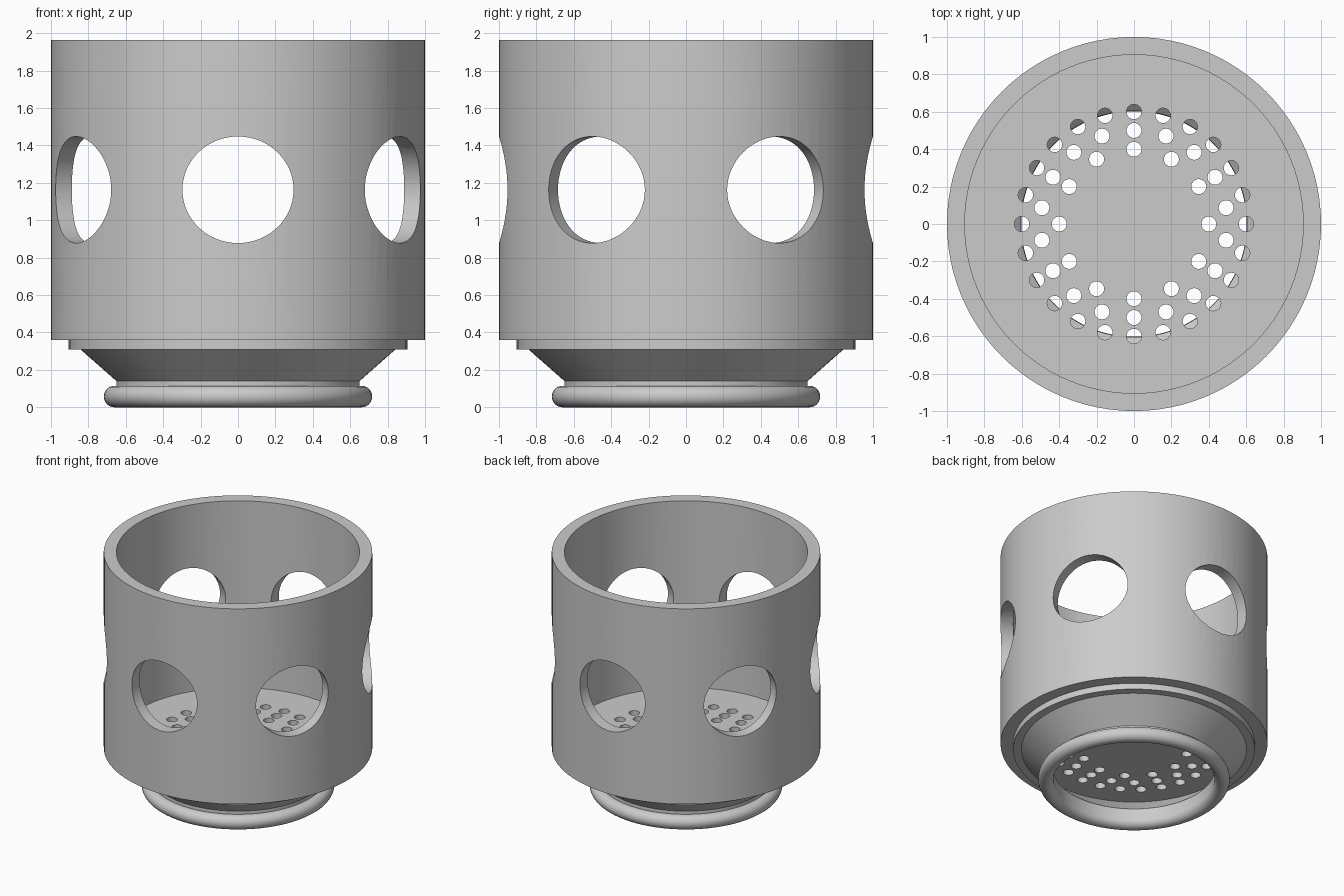
import bpy, bmesh
from math import sin, cos, pi, radians
from mathutils import Matrix

if "Cube" in bpy.data.objects:
    bpy.data.objects.remove(bpy.data.objects["Cube"], do_unlink=True)

SEGMENTS = 96

grey = bpy.data.materials.new("plain_grey")
grey.use_nodes = True
GREY = (0.6, 0.6, 0.6, 1)
grey.diffuse_color = GREY
grey.node_tree.nodes["Principled BSDF"].inputs["Base Color"].default_value = GREY


def finish(name, bm):
    """Turn a bmesh into a named object."""
    bmesh.ops.recalc_face_normals(bm, faces=bm.faces)
    mesh = bpy.data.meshes.new(name)
    bm.to_mesh(mesh)
    bm.free()
    mesh.materials.append(grey)
    ob = bpy.data.objects.new(name, mesh)
    bpy.context.collection.objects.link(ob)
    return ob


def lathe(name, profile):
    """Revolve a closed (radius, height) outline about z."""
    bm = bmesh.new()
    rings = []
    for i in range(SEGMENTS):
        a = 2 * pi * i / SEGMENTS
        rings.append([bm.verts.new((r * cos(a), r * sin(a), z)) for r, z in profile])
    n = len(profile)
    for i, ring in enumerate(rings):
        nxt = rings[(i + 1) % SEGMENTS]
        for j in range(n):
            k = (j + 1) % n
            bm.faces.new((ring[j], nxt[j], nxt[k], ring[k]))
    return finish(name, bm)


def disc(name, radius, low, high):
    """Solid round plate."""
    bm = bmesh.new()
    bmesh.ops.create_cone(bm, cap_ends=True, segments=SEGMENTS, radius1=radius,
                          radius2=radius, depth=high - low,
                          matrix=Matrix.Translation((0, 0, (low + high) / 2)))
    return finish(name, bm)


def cutters(name, matrices, segments):
    """Unit cylinders, one per matrix, joined in one helper."""
    bm = bmesh.new()
    for m in matrices:
        bmesh.ops.create_cone(bm, cap_ends=True, segments=segments,
                              radius1=1, radius2=1, depth=1, matrix=m)
    return finish(name, bm)


def cut(ob, cutter):
    """Subtract the helper, bake the result and drop the helper."""
    mod = ob.modifiers.new("holes", 'BOOLEAN')
    mod.operation = 'DIFFERENCE'
    mod.solver = 'EXACT'
    mod.object = cutter
    cutter.hide_render = True
    graph = bpy.context.evaluated_depsgraph_get()
    mesh = bpy.data.meshes.new_from_object(ob.evaluated_get(graph))
    ob.modifiers.clear()
    ob.data = mesh
    bpy.data.objects.remove(cutter, do_unlink=True)


# Outer sleeve with six round windows
sleeve = lathe("sleeve", [(0.905, 0.36), (1, 0.36), (1, 1.965), (0.905, 1.965)])
windows = [Matrix.Rotation(radians(60 * i - 90), 4, 'Z')
           @ Matrix.Translation((0.95, 0, 1.163))
           @ Matrix.Rotation(pi / 2, 4, 'Y')
           @ Matrix.Diagonal((0.285, 0.297, 0.5, 1)) for i in range(6)]
cut(sleeve, cutters("window_cutter", windows, 64))

# Floor plate with three rings of drain holes
floor = disc("floor_plate", 0.905, 0.31, 0.43)
drains = []
for radius, count in ((0.4, 12), (0.5, 18), (0.6, 24)):
    for i in range(count):
        a = pi / 2 + 2 * pi * i / count
        drains.append(Matrix.Translation((radius * cos(a), radius * sin(a), 0.37))
                      @ Matrix.Diagonal((0.04, 0.04, 0.4, 1)))
cut(floor, cutters("drain_cutter", drains, 24))

# Hollow funnel and neck below the floor
funnel = lathe("funnel", [(0.605, 0.05), (0.65, 0.05), (0.65, 0.14),
                          (0.845, 0.312), (0.79, 0.312), (0.605, 0.145)])

# Rounded rim at the foot
TUBE = 0.0575
foot = lathe("foot_ring", [(0.66 + TUBE * cos(2 * pi * i / 24),
                            TUBE + TUBE * sin(2 * pi * i / 24)) for i in range(24)])

# Smooth round walls, crisp edges
for ob in (sleeve, floor, funnel, foot):
    bpy.ops.object.select_all(action='DESELECT')
    ob.select_set(True)
    bpy.context.view_layer.objects.active = ob
    bpy.ops.object.shade_smooth_by_angle(angle=radians(30))
